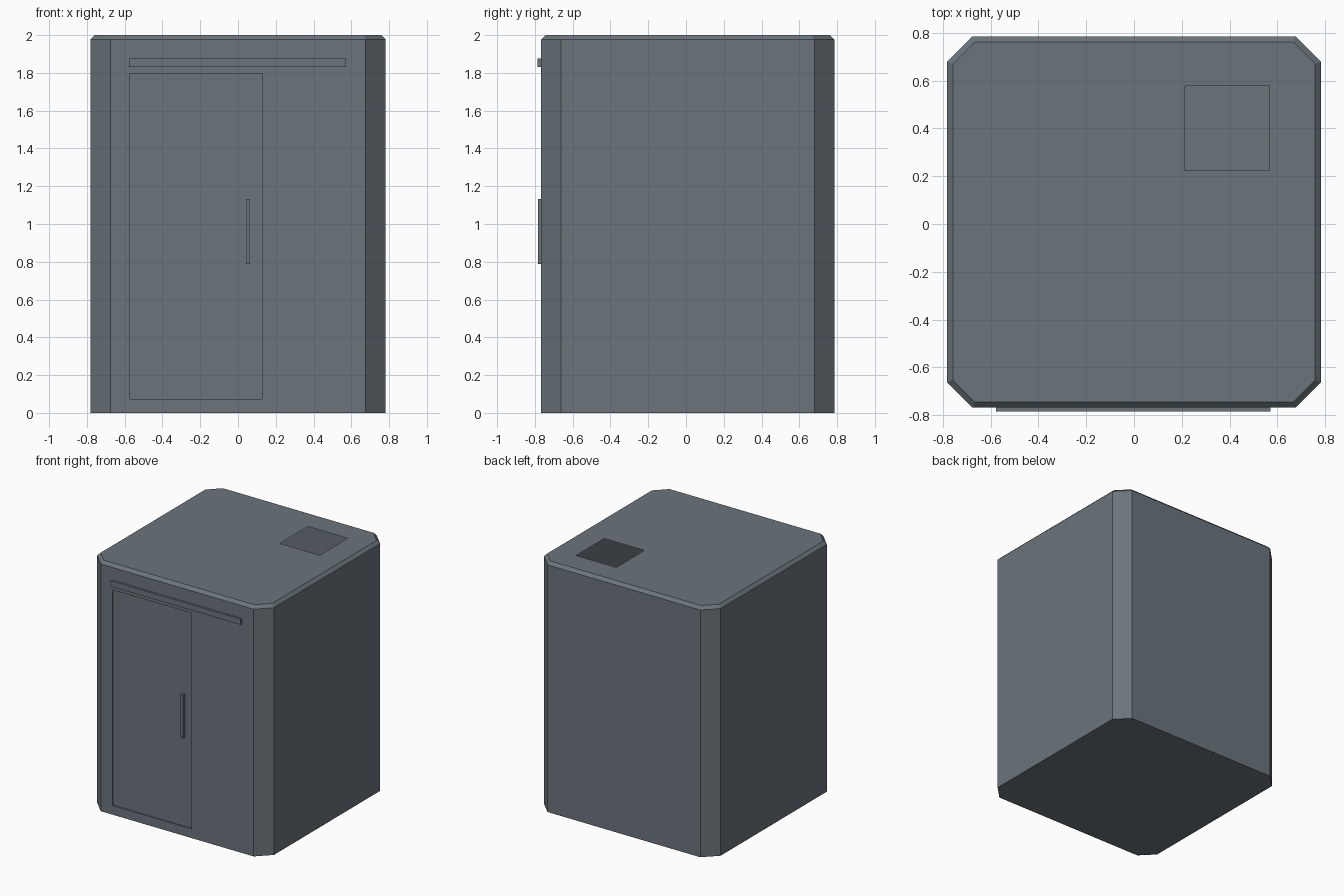
import bpy
import bmesh
from mathutils import Vector

cube = bpy.data.objects.get("Cube")
if cube:
    bpy.data.objects.remove(cube, do_unlink=True)

# One slate grey for everything
slate = bpy.data.materials.new("slate_grey")
slate.use_nodes = True
colour = (0.147, 0.178, 0.203, 1)
slate.diffuse_color = colour
slate.node_tree.nodes["Principled BSDF"].inputs["Base Color"].default_value = colour

X, FRONT, BACK, HEIGHT = 0.782, -0.768, 0.785, 2.0
CORNER, RIM, RECESS = 0.106, 0.024, 0.01


def finish(bm, name):
    mesh = bpy.data.meshes.new(name)
    bm.to_mesh(mesh)
    bm.free()
    mesh.materials.append(slate)
    obj = bpy.data.objects.new(name, mesh)
    bpy.context.collection.objects.link(obj)
    return obj


def box(name, low, high):
    bm = bmesh.new()
    bmesh.ops.create_cube(bm, size=1)
    low, high = Vector(low), Vector(high)
    for v in bm.verts:
        v.co = (low + high) / 2 + v.co * (high - low)
    return finish(bm, name)


def ring(bm, z, inset):
    """Rectangle with cut corners, counter-clockwise from above."""
    x, f, b = X - inset, FRONT + inset, BACK - inset
    c = CORNER - inset * 0.586
    points = [(-x + c, f), (x - c, f), (x, f + c), (x, b - c),
              (x - c, b), (-x + c, b), (-x, b - c), (-x, f + c)]
    return [bm.verts.new((px, py, z)) for px, py in points]


def cut_opening(bm, normal, cuts):
    """Split the flat side facing normal along the cuts; return the middle face."""
    def side():
        faces = [f for f in bm.faces if f.normal.dot(normal) > 0.99]
        return list({g for f in faces for g in [f, *f.edges, *f.verts]}), faces
    for axis, lo, hi in cuts:
        for value in (lo, hi):
            point, direction = Vector(), Vector()
            point[axis], direction[axis] = value, 1
            bmesh.ops.bisect_plane(bm, geom=side()[0], dist=1e-5,
                                   plane_co=point, plane_no=direction)
            bm.normal_update()
    return next(f for f in side()[1]
                if all(lo < f.calc_center_median()[a] < hi for a, lo, hi in cuts))


# Hollow cabin shell with cut corners and a bevelled roof rim
bm = bmesh.new()
rings = [ring(bm, 0, 0), ring(bm, HEIGHT - RIM, 0), ring(bm, HEIGHT, RIM)]
for lower, upper in zip(rings, rings[1:]):
    for i in range(8):
        j = (i + 1) % 8
        bm.faces.new((lower[i], lower[j], upper[j], upper[i]))
bm.faces.new(rings[0][::-1])
bm.faces.new(rings[-1])
bm.normal_update()

# Open roof hatch
hatch = cut_opening(bm, Vector((0, 0, 1)), [(0, 0.213, 0.567), (1, 0.223, 0.577)])
bmesh.ops.delete(bm, geom=[hatch], context='FACES')

# Recessed door
door = cut_opening(bm, Vector((0, -1, 0)), [(0, -0.573, 0.128), (2, 0.073, 1.797)])
bmesh.ops.inset_individual(bm, faces=[door], thickness=0, depth=-RECESS)
finish(bm, "cabin_shell")

# Door handle and the rail above the door
box("door_handle", (0.042, -0.784, 0.787), (0.064, FRONT + RECESS, 1.133))
box("door_rail", (-0.577, -0.785, 1.83), (0.572, FRONT, 1.875))
